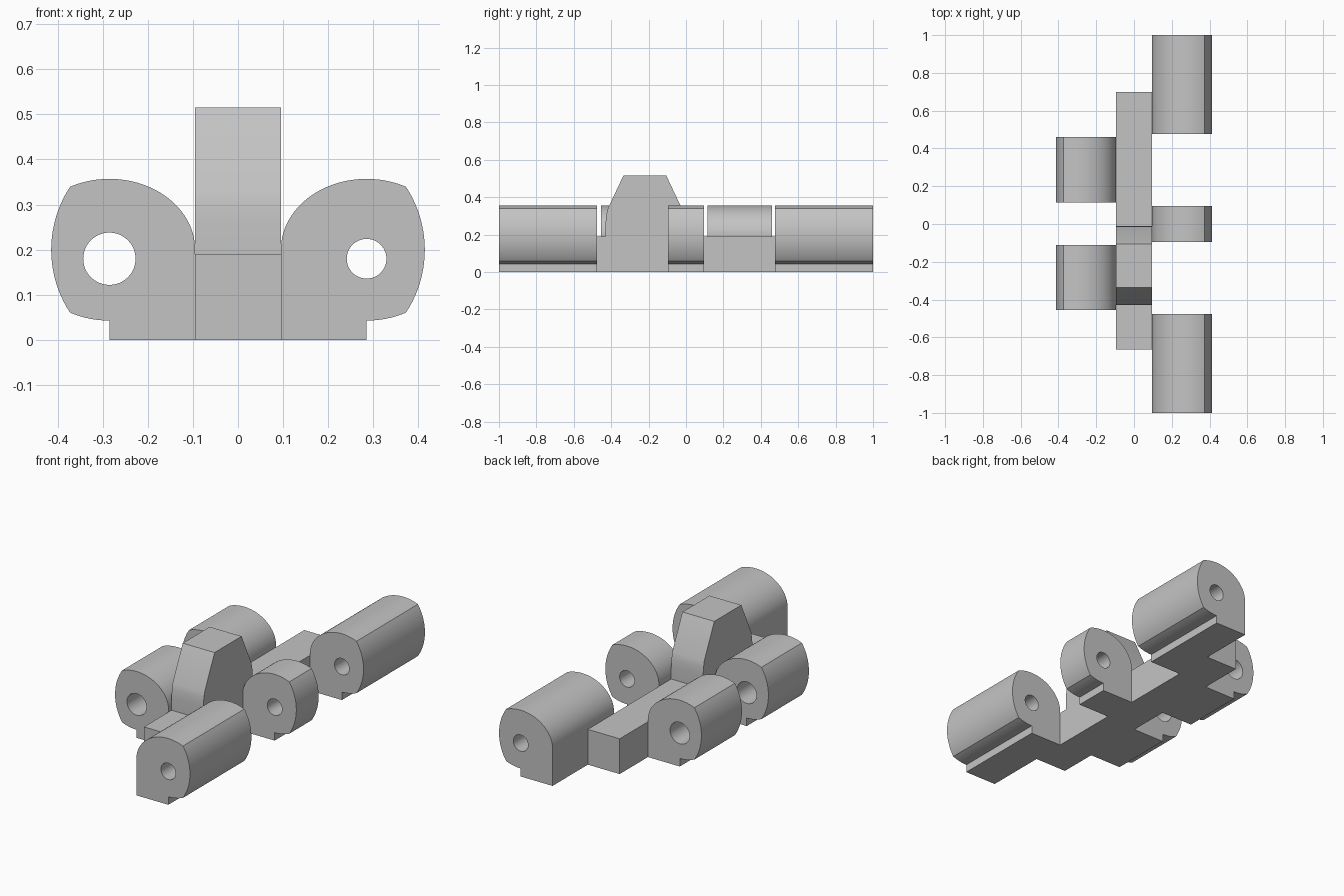
import bpy, bmesh
from math import sin, cos, pi, radians, asin, acos

default = bpy.data.objects.get("Cube")
if default:
    bpy.data.objects.remove(default, do_unlink=True)

GREY = (0.55, 0.55, 0.55, 1)
mat = bpy.data.materials.new("plain grey")
mat.use_nodes = True
mat.diffuse_color = GREY
mat.node_tree.nodes["Principled BSDF"].inputs["Base Color"].default_value = GREY


def arc(cx, cz, rx, rz, a0, a1, n):
    """Points along an elliptical arc."""
    return [(cx + rx * cos(a0 + (a1 - a0) * i / n),
             cz + rz * sin(a0 + (a1 - a0) * i / n)) for i in range(n + 1)]


def prism(name, profile, start, end, place):
    """Extrude a 2D profile from start to end; place maps (u, v, depth) to 3D."""
    bm = bmesh.new()
    rings = [[bm.verts.new(place(u, v, d)) for u, v in profile] for d in (start, end)]
    for ring in rings:
        bm.faces.new(ring)
    n = len(profile)
    for i in range(n):
        j = (i + 1) % n
        bm.faces.new((rings[0][i], rings[0][j], rings[1][j], rings[1][i]))
    bmesh.ops.recalc_face_normals(bm, faces=bm.faces)
    mesh = bpy.data.meshes.new(name)
    bm.to_mesh(mesh)
    bm.free()
    mesh.materials.append(mat)
    obj = bpy.data.objects.new(name, mesh)
    bpy.context.collection.objects.link(obj)
    return obj


def smooth(obj):
    bpy.ops.object.select_all(action='DESELECT')
    obj.select_set(True)
    bpy.context.view_layer.objects.active = obj
    bpy.ops.object.shade_smooth_by_angle(angle=radians(25))


def along_y(u, v, d):
    return (u, d, v)


def along_x(u, v, d):
    return (d, u, v)


# Knuckle cross-section: oval barrel, bulged outer side, square foot
INNER, PIN_X, MID_Z, RX, RZ = 0.095, 0.285, 0.2, 0.19, 0.157
cut = acos(0.087 / RX)
half = RZ * sin(cut)
bulge_r = 0.254
bulge = asin(half / bulge_r)
section = [(INNER, 0), (PIN_X, 0)]
section += arc(PIN_X, MID_Z, RX, RZ, -pi / 2, -cut, 8)
section += arc(0.414 - bulge_r, MID_Z, bulge_r, bulge_r, -bulge, bulge, 20)[1:-1]
section += arc(PIN_X, MID_Z, RX, RZ, cut, pi, 36)


def knuckle(name, side, y0, y1, hole_r):
    obj = prism(name, [(side * x, z) for x, z in section], y0, y1, along_y)
    pin = prism(name + "_cutter", arc(side * PIN_X, 0.18, hole_r, hole_r, 0, 2 * pi, 48)[:-1],
                y0 - 0.05, y1 + 0.05, along_y)
    pin.hide_render = True
    mod = obj.modifiers.new("pin_hole", 'BOOLEAN')
    mod.operation = 'DIFFERENCE'
    mod.solver = 'EXACT'
    mod.object = pin
    bpy.ops.object.select_all(action='DESELECT')
    obj.select_set(True)
    bpy.context.view_layer.objects.active = obj
    bpy.ops.object.modifier_apply(modifier=mod.name)
    bpy.data.objects.remove(pin, do_unlink=True)
    smooth(obj)


# Three knuckles on the left with narrow holes, two on the right with wide ones
knuckle("left_front_knuckle", 1, -1, -0.477, 0.044)
knuckle("left_middle_knuckle", 1, -0.095, 0.095, 0.044)
knuckle("left_back_knuckle", 1, 0.477, 1, 0.044)
knuckle("right_front_knuckle", -1, -0.455, -0.11, 0.058)
knuckle("right_back_knuckle", -1, 0.115, 0.46, 0.058)

# Spine bar joining the knuckles
prism("spine", [(-0.665, 0), (0.7, 0), (0.7, 0.19), (-0.665, 0.19)],
      -INNER, INNER, along_x)

# Tower with sloping shoulders, mirrored about its own middle
TOWER_Y = -0.22
edge = [(0.21, 0.19), (0.21, 0.26), (0.207, 0.3), (0.2, 0.335), (0.115, 0.515)]
outline = [(TOWER_Y + y, z) for y, z in edge]
outline += [(TOWER_Y - y, z) for y, z in reversed(edge)]
smooth(prism("tower", outline, -INNER, INNER, along_x))
